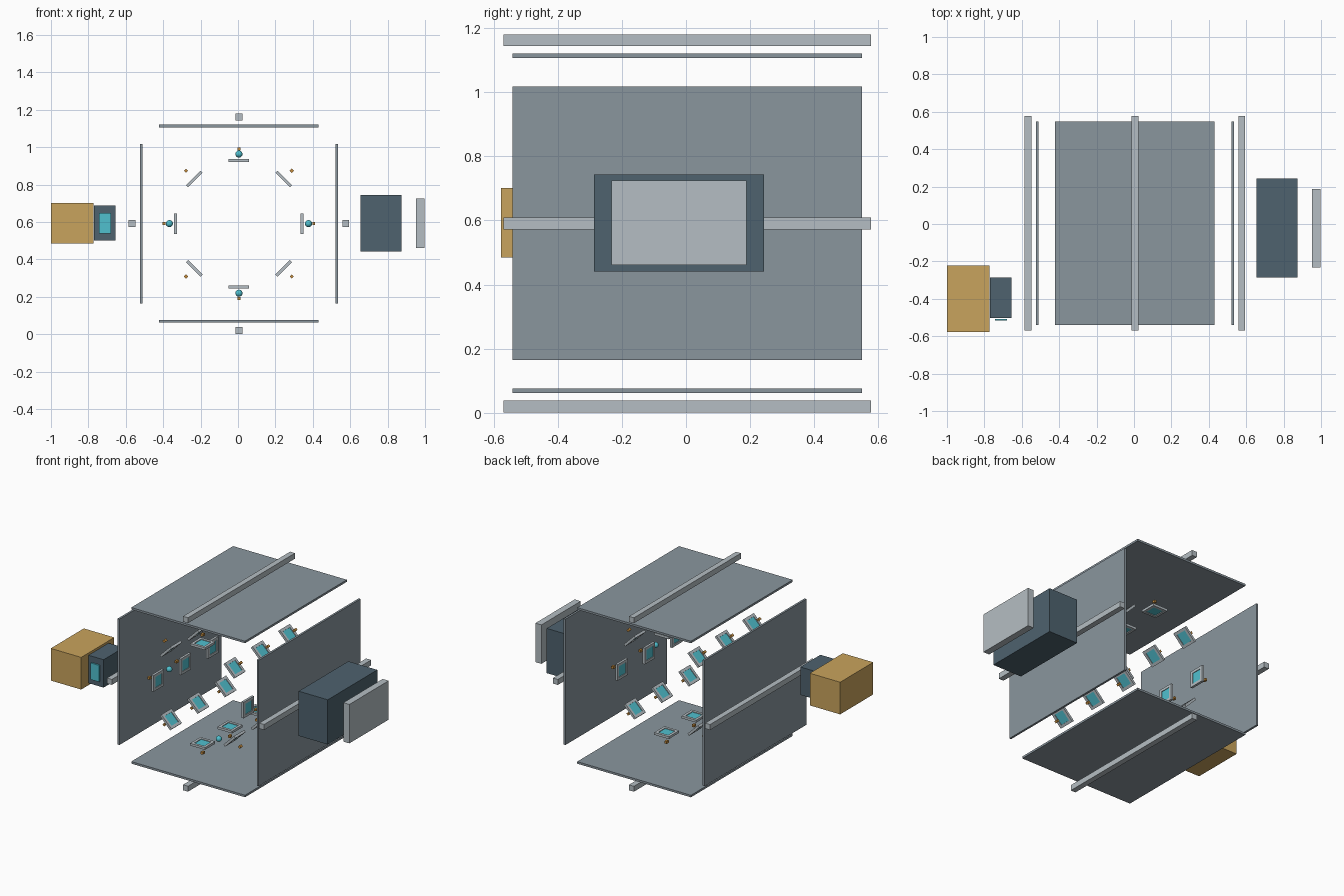
import bpy
import bmesh
from math import pi
from mathutils import Matrix, Vector

cube = bpy.data.objects.get("Cube")
if cube:
    bpy.data.objects.remove(cube)

CENTRE = Vector((0.005, 0, 0.591))   # axis of the exploded chamber


def material(name, rgb):
    """Flat material from 0-255 display values."""
    lin = [((c / 255 + 0.055) / 1.055) ** 2.4 for c in rgb] + [1]
    mat = bpy.data.materials.new(name)
    mat.use_nodes = True
    mat.diffuse_color = lin
    mat.node_tree.nodes["Principled BSDF"].inputs["Base Color"].default_value = lin
    return mat


steel = material("panel steel", (138, 150, 158))
pale = material("pale metal", (181, 190, 195))
slate = material("dark slate", (78, 98, 110))
gold = material("gold", (201, 164, 93))
bronze = material("bronze", (196, 140, 62))
cyan = material("cyan", (80, 192, 207))


def make(name, bm, mat, matrix=None):
    mesh = bpy.data.meshes.new(name)
    bmesh.ops.recalc_face_normals(bm, faces=bm.faces)
    bm.to_mesh(mesh)
    bm.free()
    mesh.materials.append(mat)
    obj = bpy.data.objects.new(name, mesh)
    bpy.context.collection.objects.link(obj)
    if matrix:
        obj.matrix_world = matrix
    return obj


def add_box(bm, size, pos=(0, 0, 0)):
    bmesh.ops.create_cube(bm, size=1, matrix=Matrix.Translation(pos) @ Matrix.Diagonal((*size, 1)))


def box(name, size, pos, mat, matrix=None):
    bm = bmesh.new()
    add_box(bm, size, pos)
    return make(name, bm, mat, matrix)


def span(name, x, y, z, mat):
    """Box given by its low and high limits on each axis."""
    lims = (x, y, z)
    return box(name, [b - a for a, b in lims], [(a + b) / 2 for a, b in lims], mat)


def around(step, y=0.0):
    """Frame whose local z points outward at the given eighth of a turn."""
    return Matrix.Translation(CENTRE + Vector((0, y, 0))) @ Matrix.Rotation(step * pi / 4, 4, "Y")


# Four wall panels with a rail floating outside each
for step, side in ((0, "top"), (2, "left"), (4, "bottom"), (6, "right")):
    turn = around(step, 0.004)
    box(side + "_panel", (0.853, 1.09, 0.014), (0, 0, 0.522), steel, turn)
    box(side + "_rail", (0.037, 1.146, 0.037), (0, 0, 0.571), pale, turn)

# Three rings of eight framed windows, each with a bolt outside it
WIDTH, BORDER, DEPTH = 0.11, 0.018, 0.016
for ring, y in enumerate((-0.385, -0.0925, 0.2), 1):
    for step in range(8):
        turn = around(step, y)
        tag = f"_{ring}_{step + 1}"
        bm = bmesh.new()
        for s in (-1, 1):
            offset = s * (WIDTH - BORDER) / 2
            add_box(bm, (BORDER, WIDTH, DEPTH), (offset, 0, 0.338))
            add_box(bm, (WIDTH - 2 * BORDER, BORDER, DEPTH), (0, offset, 0.338))
        make("window_frame" + tag, bm, pale, turn)
        pane = WIDTH - 2 * BORDER
        box("window_pane" + tag, (pane, pane, 0.007), (0, 0, 0.338), cyan, turn)
        box("bolt" + tag, (0.016, 0.022, 0.016), (0, 0, 0.4), bronze, turn)

# Four small glowing balls on the main directions
for step in range(0, 8, 2):
    bm = bmesh.new()
    bmesh.ops.create_uvsphere(bm, u_segments=16, v_segments=10, radius=0.019,
                              matrix=Matrix.Translation((0, 0, 0.372)))
    for face in bm.faces:
        face.smooth = True
    make(f"light_ball_{step // 2 + 1}", bm, cyan, around(step, -0.212))

# Control unit on the right side
span("control_case", (-1.0, -0.772), (-0.577, -0.223), (0.484, 0.702), gold)
span("control_head", (-0.769, -0.656), (-0.503, -0.287), (0.5, 0.689), slate)
span("control_screen", (-0.743, -0.68), (-0.517, -0.507), (0.537, 0.649), cyan)

# Equipment block and cover plate on the left side
span("equipment_block", (0.656, 0.874), (-0.287, 0.244), (0.441, 0.744), slate)
span("cover_plate", (0.953, 0.998), (-0.233, 0.188), (0.461, 0.725), pale)
